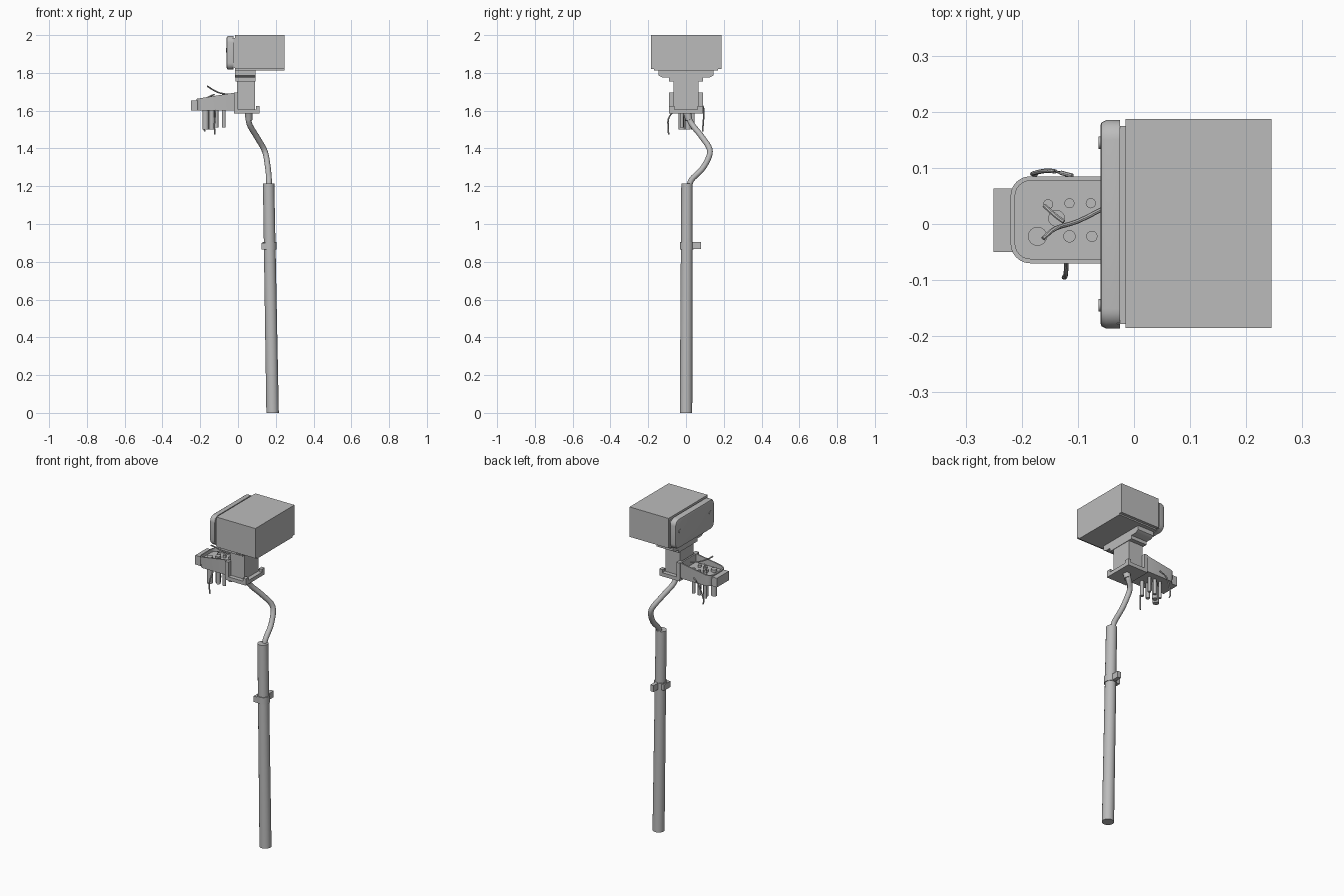
import bpy, bmesh, math
from mathutils import Vector

if "Cube" in bpy.data.objects:
    bpy.data.objects.remove(bpy.data.objects["Cube"], do_unlink=True)

GREY = (0.5, 0.5, 0.5, 1)
grey = bpy.data.materials.new("plain grey")
grey.use_nodes = True
grey.diffuse_color = GREY
grey.node_tree.nodes["Principled BSDF"].inputs["Base Color"].default_value = GREY


def finish(name, bm):
    bmesh.ops.recalc_face_normals(bm, faces=bm.faces)
    mesh = bpy.data.meshes.new(name)
    bm.to_mesh(mesh)
    bm.free()
    obj = bpy.data.objects.new(name, mesh)
    bpy.context.collection.objects.link(obj)
    mesh.materials.append(grey)
    bpy.ops.object.select_all(action="DESELECT")
    obj.select_set(True)
    bpy.context.view_layer.objects.active = obj
    bpy.ops.object.shade_smooth_by_angle(angle=math.radians(35))
    return obj


def loft(name, rings):
    """Skin a stack of equal-length point loops and cap both ends."""
    bm = bmesh.new()
    loops = [[bm.verts.new(p) for p in ring] for ring in rings]
    n = len(loops[0])
    for a, b in zip(loops, loops[1:]):
        for i in range(n):
            j = (i + 1) % n
            bm.faces.new((a[i], a[j], b[j], b[i]))
    bm.faces.new(loops[0][::-1])
    bm.faces.new(loops[-1])
    return finish(name, bm)


def box(name, xs, ys, zs):
    rings = [[(xs[0], ys[0], z), (xs[1], ys[0], z), (xs[1], ys[1], z), (xs[0], ys[1], z)] for z in zs]
    return loft(name, rings)


def tube(name, points, radii, sides=16):
    """Round rod through points; radii is one number or one per point."""
    pts = [Vector(p) for p in points]
    if not isinstance(radii, (list, tuple)):
        radii = [radii] * len(pts)
    rings = []
    for i, p in enumerate(pts):
        t = (pts[min(i + 1, len(pts) - 1)] - pts[max(i - 1, 0)]).normalized()
        ref = Vector((1, 0, 0)) if abs(t.x) < 0.8 else Vector((0, 0, 1))
        u = t.cross(ref).normalized()
        v = t.cross(u)
        angles = [math.tau * k / sides for k in range(sides)]
        rings.append([p + radii[i] * (math.cos(a) * u + math.sin(a) * v) for a in angles])
    return loft(name, rings)


def smooth_path(points, steps=6):
    """Catmull-Rom subdivision of a short list of points."""
    p = [Vector(q) for q in points]
    p = [2 * p[0] - p[1]] + p + [2 * p[-1] - p[-2]]
    out = []
    for a, b, c, d in zip(p, p[1:], p[2:], p[3:]):
        for k in range(steps):
            t = k / steps
            out.append(0.5 * (2 * b + (c - a) * t + (2 * a - 5 * b + 4 * c - d) * t**2
                              + (3 * b - a - 3 * c + d) * t**3))
    return out + [p[-2]]


def rounded(u0, u1, v0, v1, radii, inset=0):
    """Rounded rectangle outline; one radius per corner, counter-clockwise."""
    u0, u1, v0, v1 = u0 + inset, u1 - inset, v0 + inset, v1 - inset
    out = []
    corners = [(u1, v1, -1, -1), (u0, v1, 1, -1), (u0, v0, 1, 1), (u1, v0, -1, 1)]
    for k, (u, v, du, dv) in enumerate(corners):
        r = max(radii[k] - inset, 0.001)
        for s in range(7):
            a = math.pi / 2 * (k + s / 6)
            out.append((u + du * r + r * math.cos(a), v + dv * r + r * math.sin(a)))
    return out


# Main housing with its end plate
box("housing", (-0.015, 0.245), (-0.185, 0.187), (1.82, 2.0))
box("housing_lip", (-0.03, -0.014), (-0.178, 0.175), (1.825, 1.985))
layers = [(-0.025, 0), (-0.05, 0), (-0.058, 0.004), (-0.06, 0.01)]
loft("end_plate", [[(x, y, z) for y, z in rounded(-0.186, 0.185, 1.817, 1.996, [0.035] * 4, inset)]
                   for x, inset in layers])
for side in (-1, 1):
    tube("plate_screw", [(-0.055, side * 0.145, 1.92), (-0.063, side * 0.145, 1.92)], 0.011)

# Stepped flange and neck under the housing
box("flange_top", (-0.015, 0.245), (-0.17, 0.17), (1.812, 1.821))
loft("flange", [[(-0.015, -w, z), (0.093, -w, z), (0.093, w, z), (-0.015, w, z)]
                for w, z in ((0.125, 1.775), (0.146, 1.787), (0.146, 1.813))])
box("flange_step", (-0.012, 0.093), (-0.09, 0.09), (1.755, 1.776))
box("neck", (-0.005, 0.09), (-0.065, 0.065), (1.6, 1.756))

# Cradle holding the neck: base with an upright at each corner
box("cradle_base", (-0.02, 0.115), (-0.09, 0.09), (1.585, 1.607))
for side in (-1, 1):
    ys = sorted((side * 0.062, side * 0.09))
    box("cradle_tall_post", (-0.022, 0.0), ys, (1.6, 1.695))
    box("cradle_short_post", (0.095, 0.115), ys, (1.6, 1.625))

# Open tray with a sloping rim and a recessed floor
corner = [0.002, 0.035, 0.035, 0.002]


def tray_ring(inset, height=None):
    outline = rounded(-0.22, -0.015, -0.07, 0.085, corner, inset)
    return [(x, y, 1.698 + 0.16 * x if height is None else height) for x, y in outline]


loft("tray", [tray_ring(0.004, 1.6), tray_ring(0), tray_ring(0.008), tray_ring(0.008, 1.645)])
box("tray_tab", (-0.25, -0.215), (-0.05, 0.063), (1.6, 1.655))

# Pegs through the tray floor: x, y, radius, lower end
pegs = [(-0.172, -0.022, 0.017, 1.5), (-0.115, -0.022, 0.011, 1.51), (-0.075, -0.022, 0.01, 1.51),
        (-0.138, 0.01, 0.015, 1.5), (-0.153, 0.035, 0.009, 1.5), (-0.115, 0.037, 0.009, 1.51),
        (-0.077, 0.037, 0.009, 1.51)]
for x, y, r, low in pegs:
    tube("tray_peg", [(x, y, low), (x, y, 1.66)], r)

# Loose wires around the tray
wires = [
    [(-0.05, 0.03, 1.685), (-0.1, 0.005, 1.695), (-0.14, -0.008, 1.715), (-0.162, -0.026, 1.73)],
    [(-0.16, 0.033, 1.67), (-0.14, 0.015, 1.68), (-0.125, 0.004, 1.685)],
    [(-0.11, 0.086, 1.63), (-0.15, 0.095, 1.6), (-0.18, 0.09, 1.52), (-0.175, 0.088, 1.49)],
    [(-0.12, -0.065, 1.6), (-0.122, -0.092, 1.56), (-0.125, -0.095, 1.52), (-0.122, -0.092, 1.475)],
]
for points in wires:
    tube("loose_wire", smooth_path(points, 4), 0.004, 8)

# Bent cable and its collar
tube("cable_collar", [(0.055, 0.003, 1.6), (0.058, 0.016, 1.55)], [0.021, 0.018])
tube("cable", smooth_path([(0.055, 0.005, 1.59), (0.06, 0.03, 1.53), (0.1, 0.085, 1.46),
                           (0.142, 0.127, 1.385), (0.158, 0.092, 1.3), (0.164, 0.03, 1.235),
                           (0.163, 0.016, 1.19)]), 0.015)

# Slightly leaning, tapered pole
tube("pole", [(0.183, 0, 0), (0.162, 0.005, 1.215)], [0.033, 0.03], 24)

# Clip around the pole
tube("clip_band", [(0.167, 0.003, 0.865), (0.167, 0.003, 0.905)], 0.036, 24)
box("clip_block", (0.125, 0.15), (-0.03, 0.03), (0.865, 0.9))
box("clip_tab", (0.16, 0.182), (0.03, 0.08), (0.867, 0.905))
